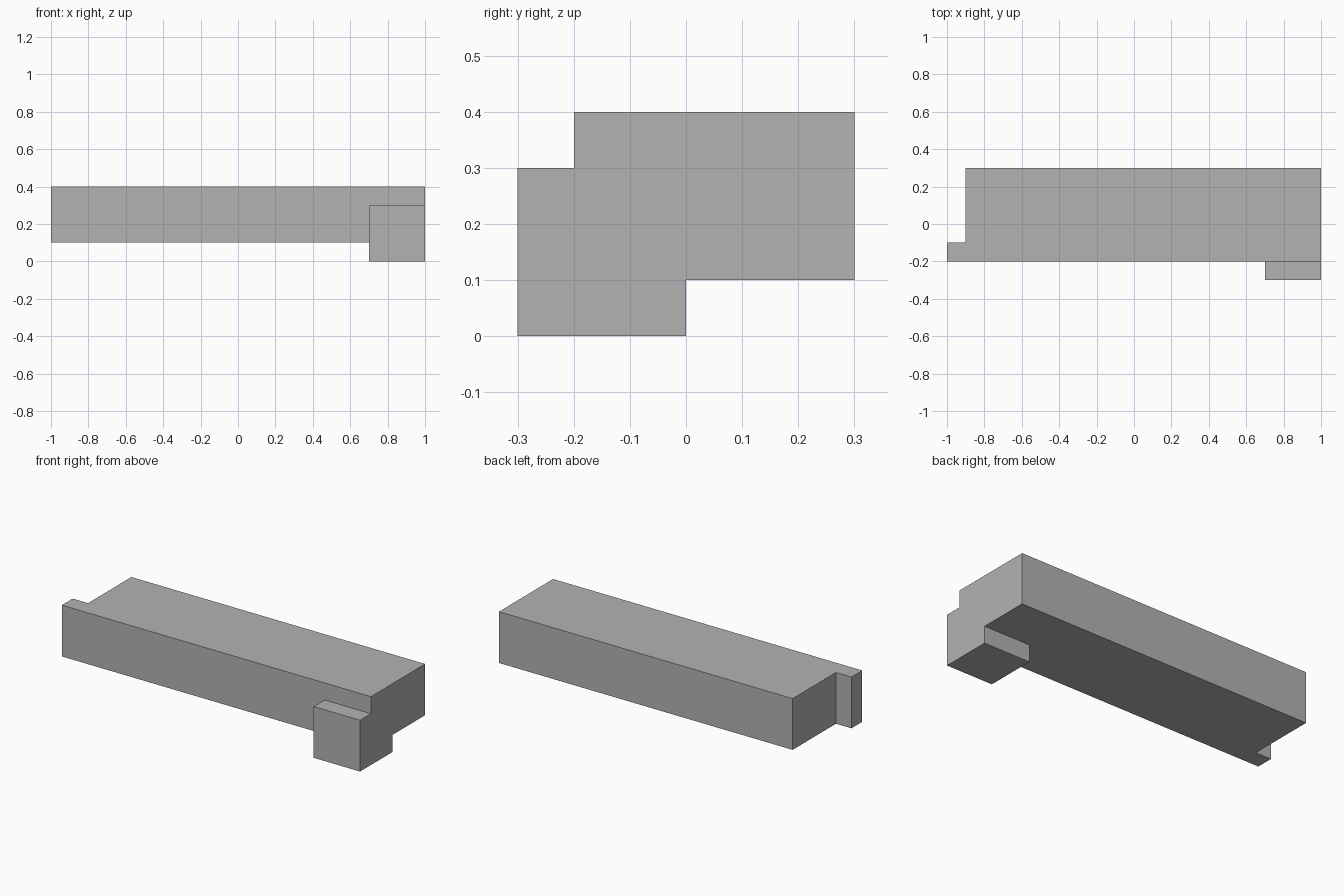
import bpy
import bmesh
from mathutils import Vector

default = bpy.data.objects.get("Cube")
if default:
    bpy.data.objects.remove(default, do_unlink=True)

grey = bpy.data.materials.new("plain_grey")
grey.use_nodes = True
colour = (0.45, 0.45, 0.45, 1)
grey.diffuse_color = colour
grey.node_tree.nodes["Principled BSDF"].inputs["Base Color"].default_value = colour


def extrude_profile(name, points, direction):
    """Make a solid by extruding a closed 3D outline along a direction."""
    bm = bmesh.new()
    face = bm.faces.new([bm.verts.new(p) for p in points])
    result = bmesh.ops.extrude_face_region(bm, geom=[face], use_keep_orig=True)
    moved = [v for v in result["geom"] if isinstance(v, bmesh.types.BMVert)]
    bmesh.ops.translate(bm, verts=moved, vec=Vector(direction))
    bmesh.ops.recalc_face_normals(bm, faces=bm.faces)
    mesh = bpy.data.meshes.new(name)
    bm.to_mesh(mesh)
    bm.free()
    mesh.materials.append(grey)
    obj = bpy.data.objects.new(name, mesh)
    bpy.context.collection.objects.link(obj)
    return obj


# Long slab with a small full-height tab at one front corner
slab = [(-1, -0.2), (1, -0.2), (1, 0.3), (-0.9, 0.3), (-0.9, -0.1), (-1, -0.1)]
extrude_profile("slab_with_tab", [(x, y, 0.1) for x, y in slab], (0, 0, 0.3))

# Block wrapped around the lower front edge at the other end
hook = [(-0.3, 0), (0, 0), (0, 0.1), (-0.2, 0.1), (-0.2, 0.3), (-0.3, 0.3)]
extrude_profile("corner_block", [(0.7, y, z) for y, z in hook], (0.3, 0, 0))
